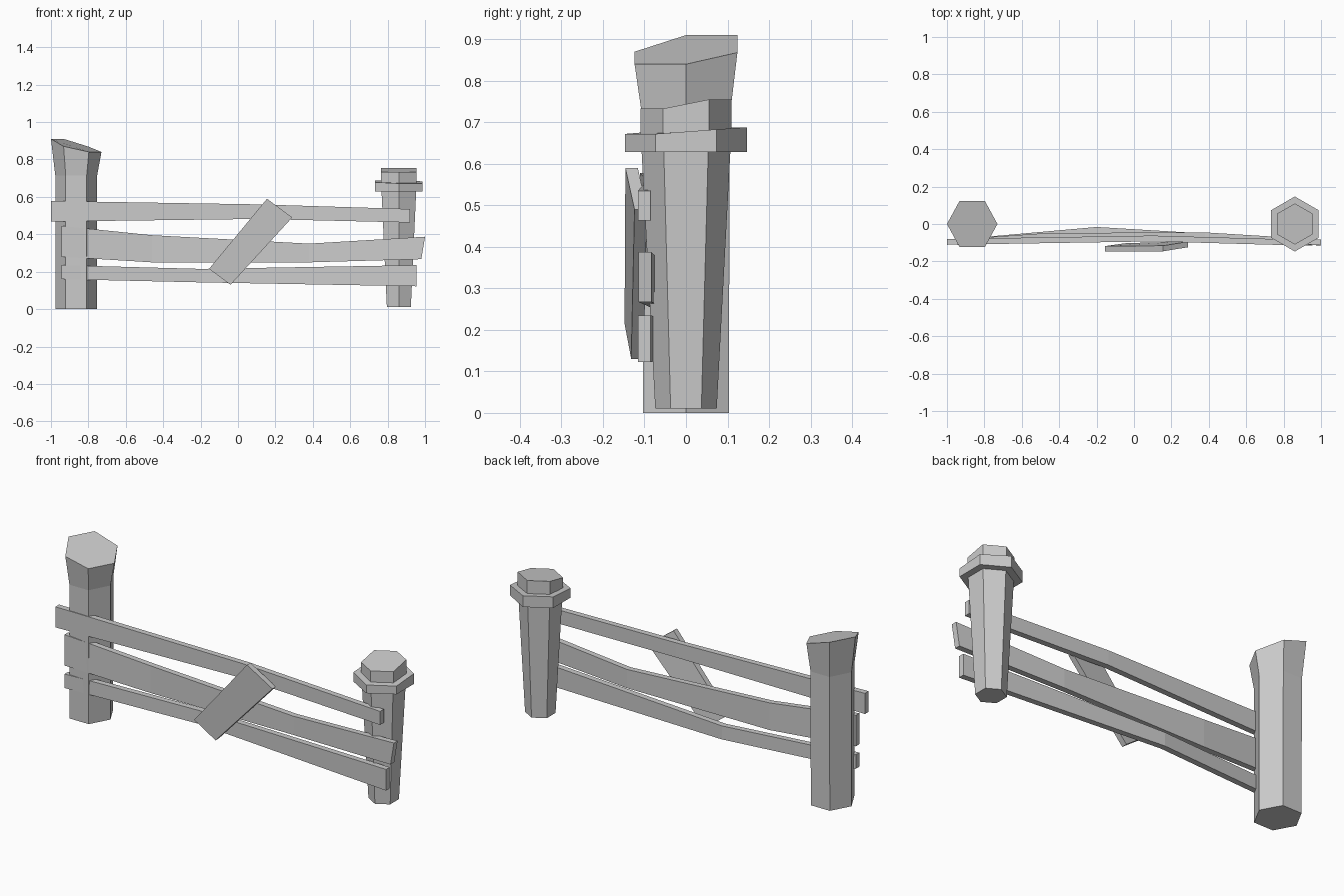
import bpy
from math import cos, sin, radians

if "Cube" in bpy.data.objects:
    bpy.data.objects.remove(bpy.data.objects["Cube"])


def loft(name, rings):
    """Join equal-length point rings into a closed, flat-shaded solid."""
    n = len(rings[0])
    verts = [p for r in rings for p in r]
    faces = [tuple(range(n))[::-1], tuple(range(len(verts) - n, len(verts)))]
    for k in range(len(rings) - 1):
        for i in range(n):
            j = (i + 1) % n
            faces.append((k*n + i, k*n + j, (k+1)*n + j, (k+1)*n + i))
    me = bpy.data.meshes.new(name)
    me.from_pydata(verts, [], faces)
    ob = bpy.data.objects.new(name, me)
    bpy.context.collection.objects.link(ob)
    return ob


def hexagon(cx, r, zs, start=0, ry=None):
    """Six points round (cx, 0); zs is one height or one per corner."""
    if not isinstance(zs, (list, tuple)):
        zs = [zs] * 6
    ry = ry or r
    return [(cx + r*cos(radians(start + 60*i)), ry*sin(radians(start + 60*i)), zs[i])
            for i in range(6)]


# Left post: straight shaft, flared head with a slanted cut
loft("left_post", [
    hexagon(-0.865, 0.112, 0.0, ry=0.119),
    hexagon(-0.865, 0.112, 0.715, ry=0.122),
    hexagon(-0.865, 0.135, [0.84, 0.868, 0.91, 0.91, 0.87, 0.84], ry=0.143),
])

# Right post: tapered shaft, collar and cap (corners point front and back)
PX = 0.86
loft("right_post", [hexagon(PX, 0.074, 0.01, 30), hexagon(PX, 0.108, 0.65, 30)])
loft("right_post_collar", [
    hexagon(PX, 0.147, 0.628, 30),
    hexagon(PX, 0.147, [0.683, 0.688, 0.688, 0.678, 0.672, 0.672], 30)])
loft("right_post_cap", [
    hexagon(PX, 0.11, 0.64, 30),
    hexagon(PX, 0.11, [0.755, 0.755, 0.755, 0.733, 0.733, 0.733], 30)])


def rail(name, stations, t=0.031):
    """Stations: x at bottom, x at top, low z, high z, back y."""
    loft(name, [[(xb, y - t, lo), (xb, y, lo), (xt, y, hi), (xt, y - t, hi)]
                for xb, xt, lo, hi, y in stations])


# Three warped rails
rail("top_rail", [(-1, -1, 0.468, 0.578, -0.08),
                  (0.1, 0.1, 0.482, 0.56, -0.062),
                  (0.92, 0.92, 0.463, 0.535, -0.085)])
rail("middle_rail", [(-0.945, -0.945, 0.28, 0.445, -0.082),
                     (-0.46, -0.46, 0.25, 0.395, -0.048),
                     (0.38, 0.38, 0.25, 0.35, -0.045),
                     (0.98, 1.0, 0.267, 0.387, -0.083)])
rail("bottom_rail", [(-0.945, -0.945, 0.16, 0.235, -0.082),
                     (-0.2, -0.2, 0.143, 0.215, -0.016),
                     (0.955, 0.955, 0.122, 0.235, -0.085)])

# Diagonal brace board on the front
front = [(-0.155, -0.148, 0.215), (-0.04, -0.132, 0.13),
         (0.29, -0.124, 0.49), (0.155, -0.146, 0.59)]
loft("brace_board", [[(x, y + 0.03, z) for x, y, z in front][::-1], front[::-1]])
